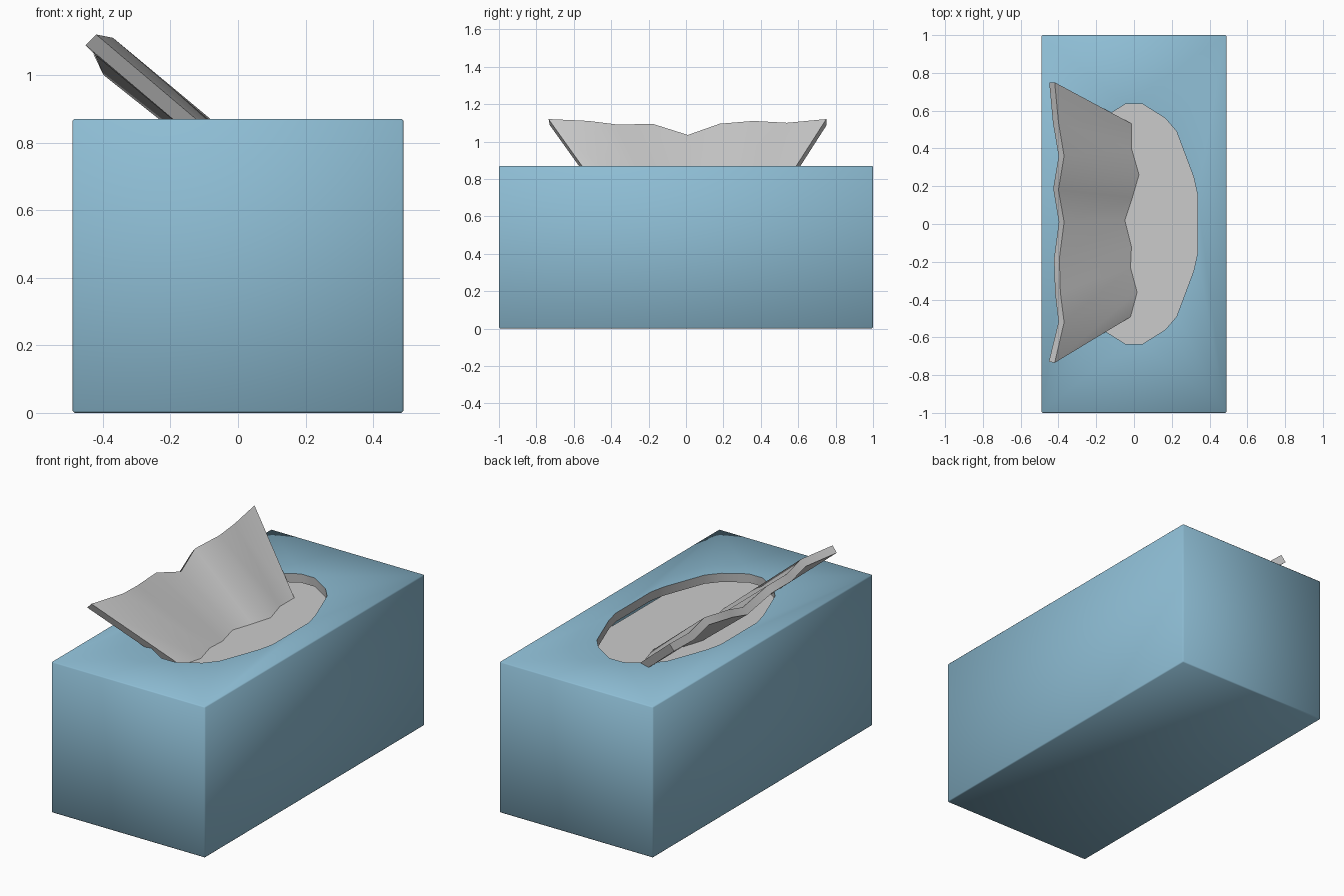
import bpy, bmesh
from mathutils import Matrix

if "Cube" in bpy.data.objects:
    bpy.data.objects.remove(bpy.data.objects["Cube"])

W, L, H = 0.98, 2.0, 0.87


def finish(bm, name, mats=()):
    me = bpy.data.meshes.new(name)
    bm.to_mesh(me)
    bm.free()
    ob = bpy.data.objects.new(name, me)
    bpy.context.collection.objects.link(ob)
    for m in mats:
        me.materials.append(m)
    return ob


blue = bpy.data.materials.new("box_blue")
blue.diffuse_color = (0.27, 0.51, 0.66, 1)
blue.use_nodes = True
blue.node_tree.nodes["Principled BSDF"].inputs["Base Color"].default_value = blue.diffuse_color
grey = bpy.data.materials.new("rim_grey")
grey.diffuse_color = (0.5, 0.5, 0.5, 1)
grey.use_nodes = True
grey.node_tree.nodes["Principled BSDF"].inputs["Base Color"].default_value = grey.diffuse_color

# Box shell with tiny bevels
bm = bmesh.new()
bmesh.ops.create_cube(bm, size=1, matrix=Matrix.Translation((0, 0, H / 2)) @ Matrix.Diagonal((W, L, H, 1)))
bmesh.ops.bevel(bm, geom=bm.edges[:], offset=0.006, segments=1, profile=0.5, affect='EDGES')

# Oval opening in the top
top = max(bm.faces, key=lambda f: f.calc_center_median().z)
outer = list(top.edges)
bmesh.ops.delete(bm, geom=[top], context='FACES_ONLY')
quarter = [(0.335, 0.16), (0.315, 0.25), (0.225, 0.49), (0.165, 0.56), (0.045, 0.635)]
half = quarter + [(-x, y) for x, y in reversed(quarter)]
oval = half + [(-x, -y) for x, y in half]
ring = [bm.verts.new((x, y, H)) for x, y in oval]
hole = [bm.edges.new((ring[i - 1], ring[i])) for i in range(len(ring))]
bmesh.ops.triangle_fill(bm, edges=outer + hole, use_beauty=True, use_dissolve=False)

# Rim turned down into the box
ext = bmesh.ops.extrude_edge_only(bm, edges=hole)["geom"]
for v in ext:
    if isinstance(v, bmesh.types.BMVert):
        v.co.z -= 0.05
rim = [f for f in ext if isinstance(f, bmesh.types.BMFace)]
bmesh.ops.recalc_face_normals(bm, faces=bm.faces[:])
for f in bm.faces:
    f.smooth = True
for f in rim:
    f.material_index = 1
for e in hole:
    e.smooth = False
finish(bm, "tissue_box", (blue, grey))

# Flat tissue just under the opening
bm = bmesh.new()
bmesh.ops.create_cube(bm, size=1, matrix=Matrix.Translation((0, 0, 0.765)) @ Matrix.Diagonal((0.74, 1.5, 0.03, 1)))
finish(bm, "folded_tissue")

# Tissue pulled up through the opening: wavy lower and upper edges
low = [(-0.01, 0.53), (-0.01, 0.40), (0.03, 0.26), (-0.005, 0.14), (-0.045, 0.02),
       (-0.01, -0.12), (-0.015, -0.23), (0.02, -0.36), (-0.015, -0.49)]
high = [(-0.42, 0.75, 1.12), (-0.40, 0.54, 1.10), (-0.37, 0.36, 1.11), (-0.40, 0.18, 1.095),
        (-0.37, 0.01, 1.035), (-0.395, -0.18, 1.095), (-0.39, -0.36, 1.09),
        (-0.37, -0.52, 1.11), (-0.42, -0.735, 1.12)]
bm = bmesh.new()
a = [bm.verts.new((x, y, 0.777)) for x, y in low]
b = [bm.verts.new(p) for p in high]
for i in range(len(a) - 1):
    bm.faces.new((a[i], b[i], b[i + 1], a[i + 1]))
sheet = finish(bm, "pulled_tissue")
mod = sheet.modifiers.new("thickness", 'SOLIDIFY')
mod.thickness = 0.045
mod.offset = -1
bpy.context.view_layer.objects.active = sheet
sheet.select_set(True)
bpy.ops.object.modifier_apply(modifier=mod.name)
bpy.ops.object.shade_smooth_by_angle(angle=0.7)
